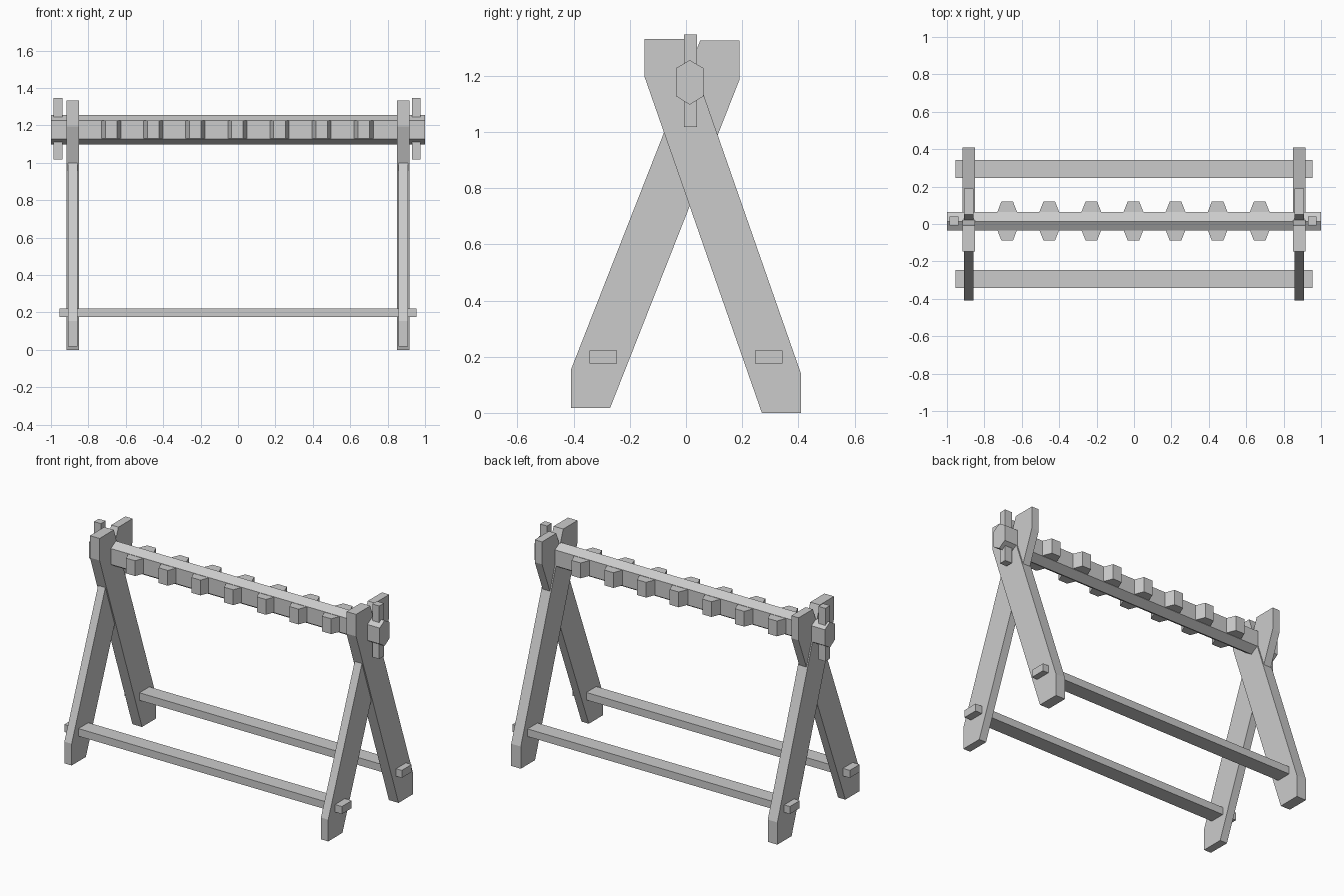
import bpy, bmesh
from mathutils import Vector

if "Cube" in bpy.data.objects:
    bpy.data.objects.remove(bpy.data.objects["Cube"])


def prism(name, profile, lo, hi, axis):
    """Extrude a closed profile between lo and hi; axis 'x' takes (y, z), 'z' takes (x, y)."""
    place = {'x': lambda p: (lo, p[0], p[1]), 'z': lambda p: (p[0], p[1], lo)}[axis]
    move = Vector((hi - lo, 0, 0)) if axis == 'x' else Vector((0, 0, hi - lo))
    bm = bmesh.new()
    face = bm.faces.new([bm.verts.new(place(p)) for p in profile])
    new = bmesh.ops.extrude_face_region(bm, geom=[face], use_keep_orig=True)['geom']
    bmesh.ops.translate(bm, vec=move, verts=[g for g in new if isinstance(g, bmesh.types.BMVert)])
    bmesh.ops.recalc_face_normals(bm, faces=bm.faces)
    mesh = bpy.data.meshes.new(name)
    bm.to_mesh(mesh)
    bm.free()
    obj = bpy.data.objects.new(name, mesh)
    bpy.context.collection.objects.link(obj)
    return obj


def rect(a0, a1, b0, b1):
    return [(a0, b0), (a1, b0), (a1, b1), (a0, b1)]


# Crossed plank legs at each end; one plank is slightly thicker
leg_a = [(-.147, 1.332), (-.147, 1.195), (.27, .0), (.41, .0), (.41, .138), (-.007, 1.332)]
leg_b = [(.05, 1.325), (.19, 1.325), (.19, 1.185), (-.27, .018), (-.41, .018), (-.41, .153)]
for side, x in (("left", -.883), ("right", .883)):
    prism(side + "_thick_leg", leg_a, x - .033, x + .033, 'x')
    prism(side + "_thin_leg", leg_b, x - .025, x + .025, 'x')

# Low stretchers passing through the legs
prism("front_stretcher", rect(-.343, -.246, .175, .222), -.955, .955, 'x')
prism("back_stretcher", rect(.246, .343, .175, .222), -.955, .955, 'x')

# Hexagonal top beam
beam = [(.013, 1.256), (.063, 1.227), (.063, 1.128), (.013, 1.097), (-.036, 1.128), (-.036, 1.227)]
prism("top_beam", beam, -1, 1, 'x')

# Locking pegs through the beam ends
for side, x in (("left", -.962), ("right", .953)):
    prism(side + "_peg", rect(x - .024, x + .024, -.007, .039), 1.017, 1.347, 'z')

# Row of tapered spacer blocks along both sides of the beam
for i in range(7):
    x = -.678 + i * .225
    block = [(x - .031, -.088), (x + .031, -.088), (x + .072, .016),
             (x + .031, .12), (x - .031, .12), (x - .072, .016)]
    prism(f"spacer_block_{i + 1}", block, 1.13, 1.225, 'z')
